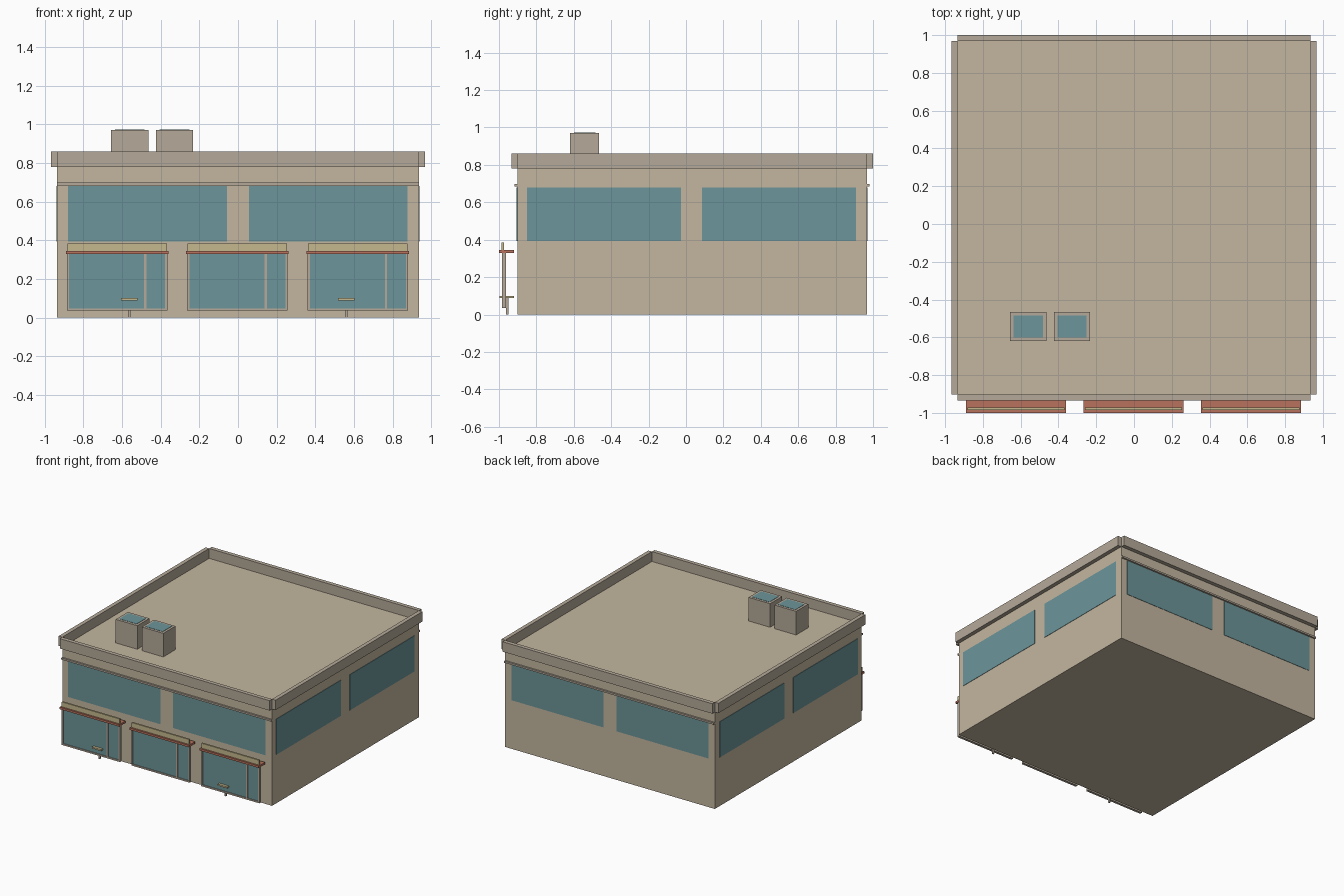
import bpy, bmesh
from mathutils import Matrix

if "Cube" in bpy.data.objects:
    bpy.data.objects.remove(bpy.data.objects["Cube"])


def material(name, rgb):
    m = bpy.data.materials.new(name)
    m.diffuse_color = (*rgb, 1)
    m.use_nodes = True
    m.node_tree.nodes["Principled BSDF"].inputs["Base Color"].default_value = m.diffuse_color
    return m


WALL = material("wall_beige", (0.55, 0.47, 0.35))
TRIM = material("trim_grey", (0.46, 0.40, 0.32))
GLASS = material("glass_teal", (0.15, 0.30, 0.32))
RED = material("awning_red", (0.48, 0.17, 0.11))
TAN = material("sign_tan", (0.56, 0.48, 0.27))


def boxes(name, mat, *spans):
    """One object made of boxes given as (x0, x1, y0, y1, z0, z1)."""
    bm = bmesh.new()
    for x0, x1, y0, y1, z0, z1 in spans:
        centre = Matrix.Translation(((x0 + x1) / 2, (y0 + y1) / 2, (z0 + z1) / 2))
        size = Matrix.Diagonal((x1 - x0, y1 - y0, z1 - z0, 1))
        bmesh.ops.create_cube(bm, size=1, matrix=centre @ size)
    me = bpy.data.meshes.new(name)
    bm.to_mesh(me)
    bm.free()
    me.materials.append(mat)
    ob = bpy.data.objects.new(name, me)
    bpy.context.collection.objects.link(ob)
    return ob


W, FRONT, BACK, ROOF, TOP = 0.935, -0.902, 0.968, 0.78, 0.86
MID = (FRONT + BACK) / 2
T = 0.032    # parapet thickness
E = 0.003    # glass pane projection

# Building block with flat roof
boxes("building_body", WALL, (-W, W, FRONT, BACK, 0, ROOF))

# Parapet panels around the roof, corners left notched
boxes("parapet", TRIM,
      (-W, W, FRONT - T, FRONT, ROOF, TOP),
      (-W, W, BACK, BACK + T, ROOF, TOP),
      (-W - T, -W, FRONT, BACK, ROOF, TOP),
      (W, W + T, FRONT, BACK, ROOF, TOP))

# Ledges above the front and back windows
boxes("front_ledge", TRIM, (-W, W, FRONT - 0.014, FRONT, 0.684, 0.698))
boxes("back_ledge", TRIM, (-W, W, BACK, BACK + 0.014, 0.684, 0.698))

# Upper windows, two on every side
Z0, Z1 = 0.393, 0.68
for side, a, b in (("left", -0.88, -0.058), ("right", 0.056, 0.878)):
    boxes(f"front_window_{side}", GLASS, (a, b, FRONT - E, FRONT, Z0, Z1))
    boxes(f"back_window_{side}", GLASS, (a, b, BACK, BACK + E, Z0, Z1))
for place, a, b in (("front", -0.85, -0.027), ("rear", 0.085, 0.908)):
    boxes(f"right_window_{place}", GLASS, (W, W + E, a, b, Z0, Z1))
    boxes(f"left_window_{place}", GLASS, (-W - E, -W, a, b, Z0, Z1))

# Storefronts standing just ahead of the facade
for i, c in enumerate((-0.625, -0.003, 0.62), 1):
    h, y0, y1 = 0.26, -0.983, -0.963
    boxes(f"shop_frame_{i}", TRIM,
          (c - h, c - h + 0.012, y0, y1, 0.036, 0.33),
          (c + h - 0.012, c + h, y0, y1, 0.036, 0.33),
          (c + 0.14, c + 0.152, y0, y1, 0.048, 0.33),
          (c - h + 0.012, c + h - 0.012, y0, y1, 0.036, 0.048))
    boxes(f"shop_glass_{i}", GLASS,
          (c - h + 0.012, c + 0.14, -0.976, -0.970, 0.048, 0.33),
          (c + 0.152, c + h - 0.012, -0.976, -0.970, 0.048, 0.33))
    boxes(f"awning_{i}", RED, (c - 0.265, c + 0.265, -1.0, -0.92, 0.329, 0.345))
    boxes(f"sign_board_{i}", TAN, (c - 0.257, c + 0.257, -0.986, -0.972, 0.345, 0.384))

# Small outdoor tables on single posts
for i, x in enumerate((-0.563, 0.56), 1):
    boxes(f"table_top_{i}", TAN, (x - 0.042, x + 0.042, -0.998, -0.92, 0.088, 0.1))
    boxes(f"table_post_{i}", TRIM, (x - 0.006, x + 0.006, -0.962, -0.948, 0, 0.088))

# Rooftop units with glazed tops
for i, (a, b) in enumerate(((-0.656, -0.464), (-0.424, -0.232)), 1):
    boxes(f"roof_unit_{i}", TRIM, (a, b, -0.62, -0.465, ROOF, 0.97))
    boxes(f"roof_unit_grille_{i}", GLASS, (a + 0.019, b - 0.019, -0.6, -0.484, 0.968, 0.972))
